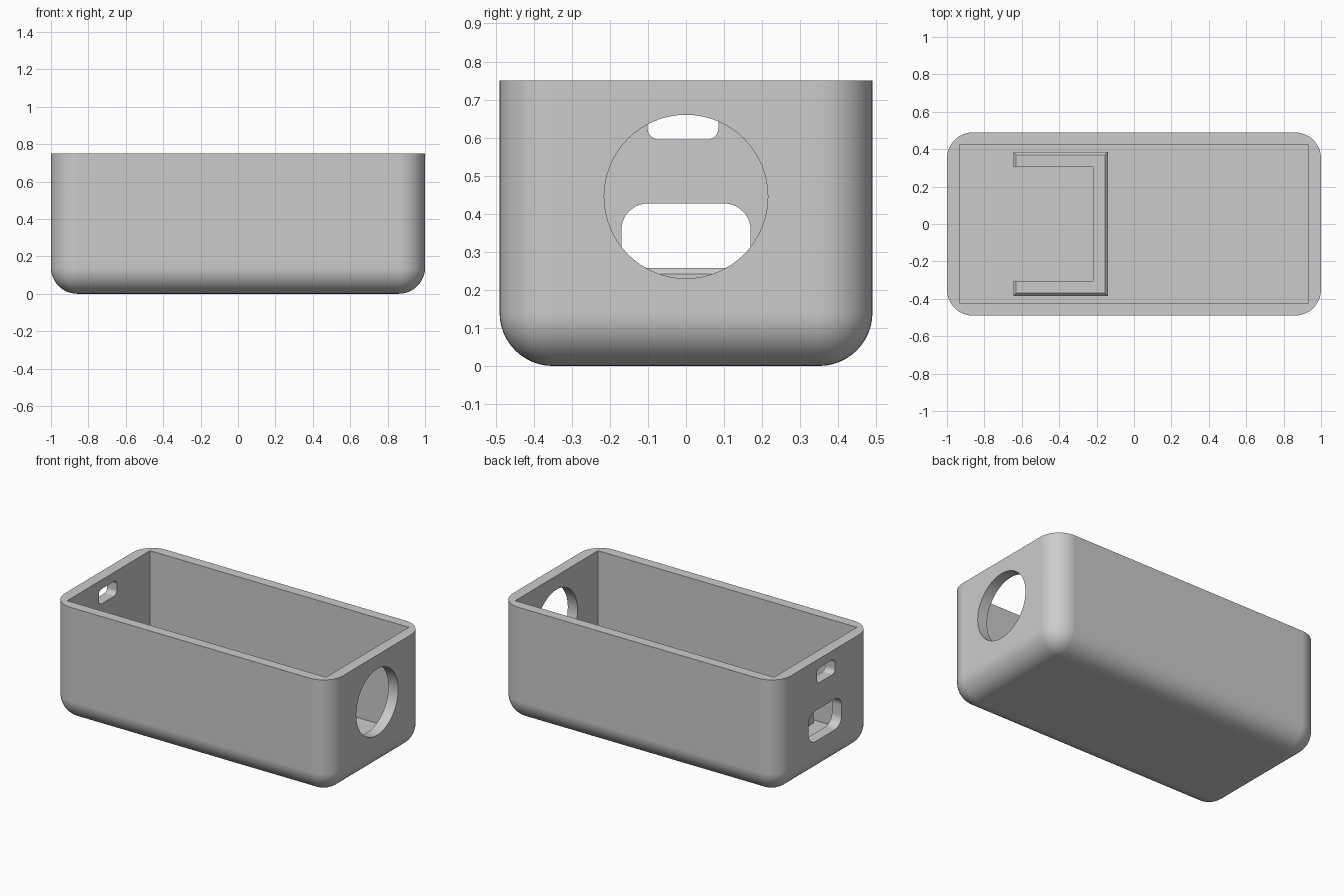
import bpy
import bmesh
from math import cos, sin, pi, radians
from mathutils import Matrix, Vector

cube = bpy.data.objects.get("Cube")
if cube:
    bpy.data.objects.remove(cube, do_unlink=True)

LENGTH, WIDTH, HEIGHT = 2.0, 0.98, 0.75
WALL, FLOOR, FILLET = 0.07, 0.065, 0.14

grey = bpy.data.materials.new("plain grey")
grey.use_nodes = True
grey.diffuse_color = (0.6, 0.6, 0.6, 1)
grey.node_tree.nodes["Principled BSDF"].inputs["Base Color"].default_value = (0.6, 0.6, 0.6, 1)


def make_object(name, bm):
    bmesh.ops.recalc_face_normals(bm, faces=bm.faces)
    mesh = bpy.data.meshes.new(name)
    bm.to_mesh(mesh)
    bm.free()
    mesh.materials.append(grey)
    obj = bpy.data.objects.new(name, mesh)
    bpy.context.collection.objects.link(obj)
    return obj


def box(low, high):
    """A box between two opposite corners."""
    low, high = Vector(low), Vector(high)
    bm = bmesh.new()
    bmesh.ops.create_cube(bm, size=1)
    bmesh.ops.scale(bm, vec=high - low, verts=bm.verts)
    bmesh.ops.translate(bm, vec=(low + high) / 2, verts=bm.verts)
    return bm


def prism(points, offset):
    """Extrude a closed outline along an offset."""
    bm = bmesh.new()
    face = bm.faces.new([bm.verts.new(p) for p in points])
    out = bmesh.ops.extrude_face_region(bm, geom=[face], use_keep_orig=True)
    moved = [v for v in out["geom"] if isinstance(v, bmesh.types.BMVert)]
    bmesh.ops.translate(bm, vec=offset, verts=moved)
    return bm


def slot_cutter(name, x, y, z, half_w, half_h, radius, steps=10):
    """Rounded opening running through an end wall."""
    points = []
    for i, (sy, sz) in enumerate([(1, 1), (-1, 1), (-1, -1), (1, -1)]):
        for k in range(steps + 1):
            a = (i + k / steps) * pi / 2
            points.append((x - 0.1,
                           y + sy * (half_w - radius) + radius * cos(a),
                           z + sz * (half_h - radius) + radius * sin(a)))
    return make_object(name, prism(points, (0.2, 0, 0)))


# Outer shell: every edge rounded except the rim
bm = box((-LENGTH / 2, -WIDTH / 2, 0), (LENGTH / 2, WIDTH / 2, HEIGHT))
edges = [e for e in bm.edges if min(v.co.z for v in e.verts) < 0.1]
bmesh.ops.bevel(bm, geom=edges, offset=FILLET, segments=12, profile=0.5, affect='EDGES')
case = make_object("open_case", bm)

# Square-cornered cavity
cavity = make_object("cavity_cutter", box(
    (-LENGTH / 2 + WALL, -WIDTH / 2 + WALL - 0.005, FLOOR),
    (LENGTH / 2 - WALL, WIDTH / 2 - WALL + 0.005, HEIGHT + 0.2)))

# Round opening in one end
bm = bmesh.new()
bmesh.ops.create_cone(bm, cap_ends=True, segments=64, radius1=0.215, radius2=0.215, depth=0.2,
                      matrix=Matrix.Translation((LENGTH / 2, 0, 0.445)) @ Matrix.Rotation(pi / 2, 4, 'Y'))
port = make_object("round_port_cutter", bm)

# Two rounded slots in the other end
small_slot = slot_cutter("small_slot_cutter", -LENGTH / 2, -0.008, 0.643, 0.093, 0.048, 0.03)
large_slot = slot_cutter("large_slot_cutter", -LENGTH / 2, 0, 0.327, 0.17, 0.1, 0.07)

for cutter in (cavity, port, small_slot, large_slot):
    mod = case.modifiers.new(cutter.name, 'BOOLEAN')
    mod.operation = 'DIFFERENCE'
    mod.solver = 'EXACT'
    mod.object = cutter
    bpy.context.view_layer.objects.active = case
    bpy.ops.object.modifier_apply(modifier=mod.name)
    bpy.data.objects.remove(cutter, do_unlink=True)

bpy.ops.object.select_all(action='DESELECT')
case.select_set(True)
bpy.context.view_layer.objects.active = case
bpy.ops.object.shade_smooth_by_angle(angle=radians(30))
normals = case.modifiers.new("even_shading", 'WEIGHTED_NORMAL')
normals.keep_sharp = True

# U-shaped holder on the floor, its outer top edges chamfered
BACK, FRONT, OUTER, INNER, TOP = -0.645, -0.14, 0.385, 0.305, 0.257
half = [(BACK, INNER), (BACK, OUTER), (FRONT, OUTER)]
inner = [(-0.22, -INNER), (-0.22, INNER)]
outline = half + [(x, -y) for x, y in reversed(half)] + inner
bm = prism([(x, y, FLOOR - 0.01) for x, y in outline], (0, 0, TOP - FLOOR + 0.01))


def outer_top(edge):
    a, b = (v.co for v in edge.verts)
    mid = (a + b) / 2
    on_top = min(a.z, b.z) > TOP - 0.001
    return on_top and (abs(mid.y) > INNER + 0.01 or mid.x > FRONT - 0.01)


bmesh.ops.bevel(bm, geom=[e for e in bm.edges if outer_top(e)],
                offset=0.015, segments=1, affect='EDGES')
make_object("floor_holder", bm)
